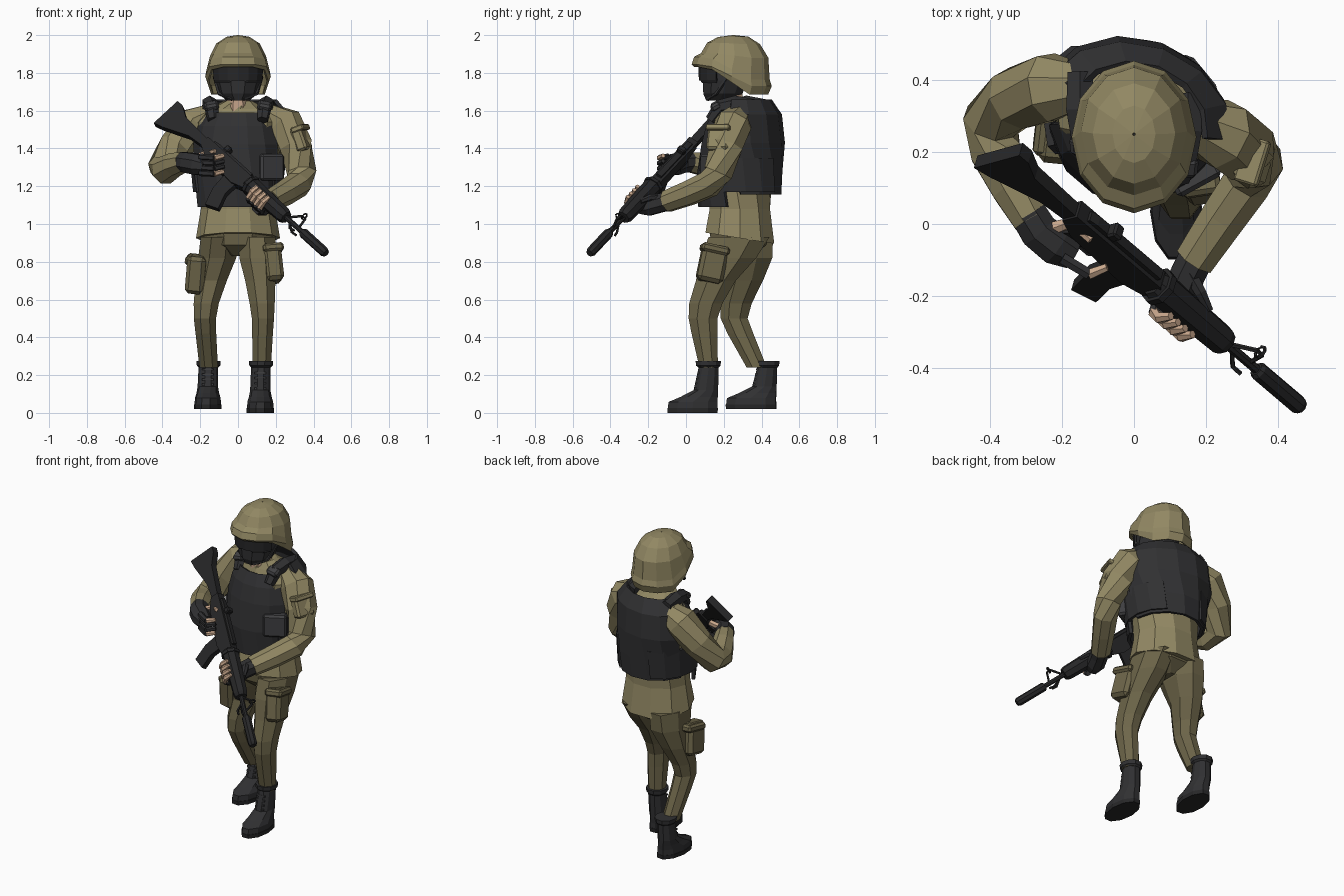
import bpy, bmesh
from math import sin, cos, pi, radians
from mathutils import Vector as V, Matrix


def material(name, rgb):
    m = bpy.data.materials.new(name)
    m.diffuse_color = (*rgb, 1)
    return m


TAN = material("khaki", (.285, .245, .125))
PANTS = material("olive", (.155, .133, .068))
DARK = material("charcoal", (.03, .03, .032))
MID = material("grey_trim", (.05, .05, .053))
BLACK = material("gunmetal", (.02, .02, .021))
SKIN = material("skin", (.6, .4, .27))
I = Matrix()


def finish(name, bm, mat, M=I, solid=0):
    bmesh.ops.transform(bm, matrix=M, verts=bm.verts)
    bmesh.ops.recalc_face_normals(bm, faces=bm.faces)
    me = bpy.data.meshes.new(name)
    bm.to_mesh(me)
    bm.free()
    me.materials.append(mat)
    ob = bpy.data.objects.new(name, me)
    bpy.context.collection.objects.link(ob)
    if solid:
        md = ob.modifiers.new("thickness", 'SOLIDIFY')
        md.thickness = solid
    return ob


def skin_rings(name, rings, mat, closed=True, cap=True, M=I, solid=0):
    bm = bmesh.new()
    rv = [[bm.verts.new(p) for p in r] for r in rings]
    n = len(rv[0])
    for a, b in zip(rv, rv[1:]):
        for i in range(n if closed else n - 1):
            j = (i + 1) % n
            bm.faces.new((a[i], a[j], b[j], b[i]))
    if cap:
        bm.faces.new(rv[0])
        bm.faces.new(rv[-1])
    return finish(name, bm, mat, M, solid)


def ring(z, cx, cy, rx, ry, rot=0, tilt=0, angles=()):
    R = Matrix.Rotation(rot, 3, 'Z')
    pts = [V((cx, cy, z)) + R @ V((rx * sin(a), -ry * cos(a), 0)) for a in angles]
    for p in pts:
        p.z += tilt * (p.y - cy)
    return pts


def loft(name, rows, mat, n=8, **k):          # stacked horizontal sections
    ang = [2 * pi * (i + .5) / n for i in range(n)]
    s = 1 / cos(pi / n) ** .7
    return skin_rings(name, [ring(z, cx, cy, rx * s, ry * s, *e, angles=ang)
                             for z, cx, cy, rx, ry, *e in rows], mat, **k)


def shell(name, rows, a0, a1, mat, n=6, t=.02):   # open curved panel
    ang = [radians(a0 + (a1 - a0) * i / n) for i in range(n + 1)]
    return skin_rings(name, [ring(*r, angles=ang) for r in rows], mat, False, False, solid=t)


def tube(name, pts, rad, mat, n=8, M=I):      # sections along a path
    pts = [V(p) for p in pts]
    rad = rad if isinstance(rad, (list, tuple)) else [rad] * len(pts)
    rings = []
    for i, (p, r) in enumerate(zip(pts, rad)):
        t = pts[min(i + 1, len(pts) - 1)] - pts[max(i - 1, 0)]
        q = t.to_track_quat('Z', 'Y')
        rings.append([p + q @ V((r * cos(2 * pi * (j + .5) / n), r * sin(2 * pi * (j + .5) / n), 0))
                      for j in range(n)])
    return skin_rings(name, rings, mat, M=M)


def box(name, loc, size, mat, rot=(0, 0, 0), bev=.012, M=I):
    bm = bmesh.new()
    bmesh.ops.create_cube(bm, size=1, matrix=Matrix.Diagonal((*size, 1)))
    if bev:
        bmesh.ops.bevel(bm, geom=bm.edges[:], offset=bev, segments=1, affect='EDGES')
    R = Matrix.Rotation(rot[2], 4, 'Z') @ Matrix.Rotation(rot[1], 4, 'Y') @ Matrix.Rotation(rot[0], 4, 'X')
    return finish(name, bm, mat, M @ Matrix.Translation(loc) @ R)


def prism(name, pts, w, mat, M=I):            # side profile with thickness
    return skin_rings(name, [[V((x, s * w / 2, z)) for x, z in pts] for s in (-1, 1)], mat, M=M)


# Jacket and hips, twisted so the right shoulder is held back
loft("jacket", [(.925, 0, .285, .215, .185, 0, -.16), (1.08, 0, .285, .19, .162), (1.2, 0, .285, .195, .165, -.1),
                (1.4, 0, .295, .22, .18, -.28), (1.54, 0, .3, .225, .15, -.3), (1.61, 0, .28, .15, .11, -.3),
                (1.65, 0, .25, .075, .08)], TAN, 10)
loft("trouser_hips", [(.97, 0, .285, .19, .165), (.89, 0, .28, .18, .15), (.83, 0, .28, .05, .08)], PANTS)

# Trouser legs
loft("left_leg", [(.93, .1, .28, .1, .165), (.82, .105, .225, .1, .15), (.7, .118, .158, .082, .108),
                  (.58, .128, .105, .068, .09), (.5, .132, .09, .06, .078), (.42, .13, .098, .056, .07),
                  (.24, .125, .12, .05, .05)], PANTS)
loft("right_leg", [(.93, -.1, .295, .1, .17), (.82, -.11, .315, .103, .145), (.7, -.142, .305, .085, .105),
                   (.58, -.168, .265, .068, .085), (.5, -.175, .255, .06, .073), (.42, -.17, .288, .056, .07),
                   (.24, -.155, .375, .05, .055)], PANTS)
for side, loc, r in (("left", (.18, .14, .79), (-.22, -.08, .15)), ("right", (-.22, .25, .735), (.15, .1, -.1))):
    box(side + "_thigh_pouch", loc, (.1, .14, .2), PANTS, r, .02)
    box(side + "_thigh_pouch_flap", V(loc) + V((0, .012, .075)), (.11, .15, .045), PANTS, r)

# Boots with collars, soles and laces
for side, x, y, z, f in (("left", .118, .035, 0, 0), ("right", -.16, .345, .02, -.08)):
    loft(side + "_boot", [(z + .02, x, y, .068, .134, f), (z + .058, x, y + .002, .066, .131, f),
                          (z + .085, x, y + .035, .058, .1, f), (z + .12, x, y + .07, .052, .066), (.24, x + .003, y + .085, .05, .054),
                          (.25, x + .004, y + .083, .06, .066), (.275, x + .004, y + .083, .062, .068)], DARK, 10)
    loft(side + "_sole", [(z, x, y, .07, .134, f), (z + .025, x, y, .071, .136, f)], BLACK, 10)
    for i in range(4):
        box(side + "_boot_lace", (x, y + .02 + .005 * i, z + .13 + .027 * i), (.06, .02, .01), MID, bev=0)

# Sleeves
tube("left_sleeve", [(.17, .28, 1.57), (.245, .25, 1.53), (.305, .21, 1.41), (.338, .17, 1.27), (.318, .12, 1.21),
                     (.25, .02, 1.165), (.17, -.1, 1.12)], [.07, .1, .095, .08, .073, .068, .06], TAN)
tube("right_sleeve", [(-.15, .38, 1.57), (-.23, .38, 1.53), (-.33, .35, 1.41), (-.4, .285, 1.295), (-.385, .2, 1.285),
                      (-.335, .1, 1.315), (-.285, .01, 1.33)], [.07, .1, .09, .08, .076, .066, .055], TAN)
box("left_arm_pocket", (.335, .175, 1.45), (.06, .12, .13), TAN, (0, -.35, -.3))
box("left_arm_pocket_flap", (.33, .175, 1.505), (.07, .13, .03), TAN, (0, -.35, -.3), .006)

# Armour vest: front and back panels, side bands, straps and pouch
shell("vest_front", [(1.09, 0, .28, .225, .215), (1.25, 0, .28, .235, .225, -.1), (1.42, 0, .29, .24, .21, -.22),
                     (1.52, 0, .29, .215, .185, -.22), (1.59, 0, .29, .17, .15, -.2)], -72, 72, DARK)
shell("vest_back", [(1.155, 0, .285, .225, .222, -.15), (1.28, 0, .285, .245, .23, -.2), (1.43, 0, .29, .275, .228, -.35),
                    (1.58, .01, .29, .27, .21, -.35), (1.66, .01, .28, .2, .17, -.35)], 100, 260, DARK)
for a0, a1, nm in ((60, 150, "left"), (-150, -60, "right")):
    shell(nm + "_side_band", [(1.17, 0, .285, .238, .233, -.12), (1.35, 0, .288, .256, .236, -.2)], a0, a1, DARK, 4)
box("radio_pouch", (.17, .135, 1.3), (.14, .07, .14), MID, (0, 0, .5), .012)
for s, dy in ((-1, .06), (1, 0)):
    tube("shoulder_strap", [(s * .13, .13 + dy, 1.55), (s * .14, .18 + dy, 1.62), (s * .15, .26 + dy, 1.635),
                            (s * .15, .36 + dy, 1.62)], [.03, .04, .045, .04], DARK, 6)
    box("strap_buckle", (s * .14, .16 + dy, 1.625), (.075, .06, .04), MID, (.5, s * .2, 0))

# Head, goggles and helmet
loft("neck", [(1.57, 0, .24, .065, .07), (1.7, 0, .23, .06, .07)], SKIN)
loft("masked_head", [(1.655, 0, .18, .06, .075), (1.69, 0, .195, .1, .105), (1.76, 0, .21, .12, .122),
                     (1.84, 0, .22, .125, .135), (1.9, 0, .23, .105, .12)], DARK, 10)
shell("goggle_lens", [(1.76, 0, .21, .127, .13), (1.835, 0, .21, .13, .132)], -70, 70, BLACK, 6, .012)
for z, d in ((1.755, .025), (1.832, 0)):
    tube("goggle_frame", [(.129 * sin(a), .21 - .134 * cos(a), z + (d if abs(a) < .2 else 0))
                          for a in [-1.2, -.8, -.4, 0, .4, .8, 1.2]], .008, MID, 5)
helm = []
for rx, ry, cy, zf, zb in ((.163, .195, .24, 1.83, 1.685), (.174, .212, .242, 1.845, 1.73), (.166, .2, .243, 1.885, 1.765),
                           (.148, .178, .258, 1.905, 1.88), (.115, .14, .252, 1.96, 1.952), (.06, .08, .25, 1.99, 1.992),
                           (.004, .004, .25, 2, 2)):
    helm.append([V((rx * sin(a), cy - ry * cos(a), zb + (zf - zb) * min(1, max(0, cos(a) * .9 + .45))))
                 for a in (2 * pi * i / 12 for i in range(12))])
skin_rings("helmet", helm, TAN, cap=False, solid=.012)
for s in (-1, 1):
    tube("chin_strap", [(s * .125, .22, 1.78), (s * .1, .16, 1.69), (s * .03, .115, 1.66)], .01, DARK, 5)

# Rifle frame: local x runs from butt to muzzle, local z is up
P0, P1 = V((-.36, .19, 1.59)), V((.465, -.51, .845))
d = (P1 - P0).normalized()
u = V((.74, .18, .64))
u = (u - d * u.dot(d)).normalized()
G = Matrix((d, u.cross(d), u)).transposed().to_4x4()
G.translation = P0
prism("rifle_stock", [(-.01, .07), (.03, .07), (.1, .035), (.3, .025), (.3, -.02), (.2, -.03), (.05, -.09), (-.005, -.105)],
      .042, BLACK, G)
prism("rifle_receiver", [(.29, .035), (.66, .035), (.68, .02), (.68, -.04), (.6, -.065), (.36, -.05), (.29, -.02)], .055, BLACK, G)
prism("rifle_top_rail", [(.33, .045), (.36, .05), (.64, .05), (.64, .03), (.33, .03)], .03, BLACK, G)
prism("rifle_grip", [(.36, -.04), (.43, -.05), (.38, -.16), (.32, -.14)], .04, BLACK, G)
prism("rifle_magazine", [(.53, -.05), (.62, -.05), (.625, -.13), (.665, -.215), (.59, -.245), (.545, -.15)], .035, BLACK, G)
tube("rifle_trigger_guard", [(.42, 0, -.05), (.43, 0, -.095), (.48, 0, -.095), (.5, 0, -.06)], .006, BLACK, 5, G)
box("rifle_rear_sight", (.42, 0, .06), (.035, .045, .035), BLACK, bev=.006, M=G)
tube("rifle_handguard", [(.66, 0, 0), (.69, 0, 0), (.96, 0, 0), (.98, 0, 0)], [.04, .05, .043, .035], BLACK, 8, G)
tube("rifle_handguard_ring", [(.675, 0, 0), (.695, 0, 0)], .056, BLACK, 8, G)
tube("rifle_barrel", [(.96, 0, 0), (1.15, 0, 0)], .014, BLACK, 8, G)
tube("rifle_suppressor", [(1.115, 0, 0), (1.125, 0, 0), (1.3, 0, 0), (1.315, 0, 0)], [.02, .027, .027, .02], BLACK, 8, G)
tube("rifle_front_sight", [(.99, 0, .01), (1.04, 0, .065), (1.065, 0, .065), (1.08, 0, .01)], .007, BLACK, 5, G)
tube("rifle_sight_hood", [(1.05, .018 * sin(i * pi / 4), .07 + .018 * cos(i * pi / 4)) for i in range(9)], .005, BLACK, 5, G)
for s in (-1, 1):
    tube("rifle_bipod_stub", [(1.02, 0, -.01), (1.06, s * .02, -.035), (1.09, s * .025, -.03)], .007, BLACK, 5, G)

# Gloved hands with bare fingertips
tube("right_glove", [(-.295, .03, 1.33), (-.265, -.02, 1.325), (-.215, -.06, 1.315), (-.17, -.085, 1.305)],
     [.055, .058, .06, .045], DARK)
tube("left_glove", [(.18, -.08, 1.125), (.15, -.14, 1.11), (.125, -.2, 1.095), (.11, -.245, 1.09)],
     [.053, .053, .055, .04], DARK)
side = G.to_3x3() @ V((0, 1, 0))
side = side if side.y < 0 else -side
for i in range(4):
    a = V((-.2, -.095, 1.355 - .028 * i))
    b = a + V((.075, -.045, -.005))
    tube("right_finger", [a, b], [.018, .017], DARK, 6)
    tube("right_fingertip", [b, b + V((.05, .02, .012))], [.016, .012], SKIN if i in (0, 3) else DARK, 6)
    o = G @ V((.75 + .032 * i, 0, 0))
    k = o - u * .065
    m = o - u * .035 + side * .055
    tube("left_finger", [k - side * .01, k + side * .03], .017, DARK, 6)
    tube("left_fingertip", [k + side * .03, m, o + u * .008 + side * .058], [.017, .017, .012], SKIN, 6)
tube("right_thumb", [(-.22, -.01, 1.35), (-.17, .005, 1.37), (-.12, -.045, 1.385)], [.02, .018, .012], SKIN, 6)
tube("left_thumb", [(.15, -.13, 1.14), (.185, -.19, 1.14), (.21, -.24, 1.12)], [.022, .018, .012], DARK, 6)
